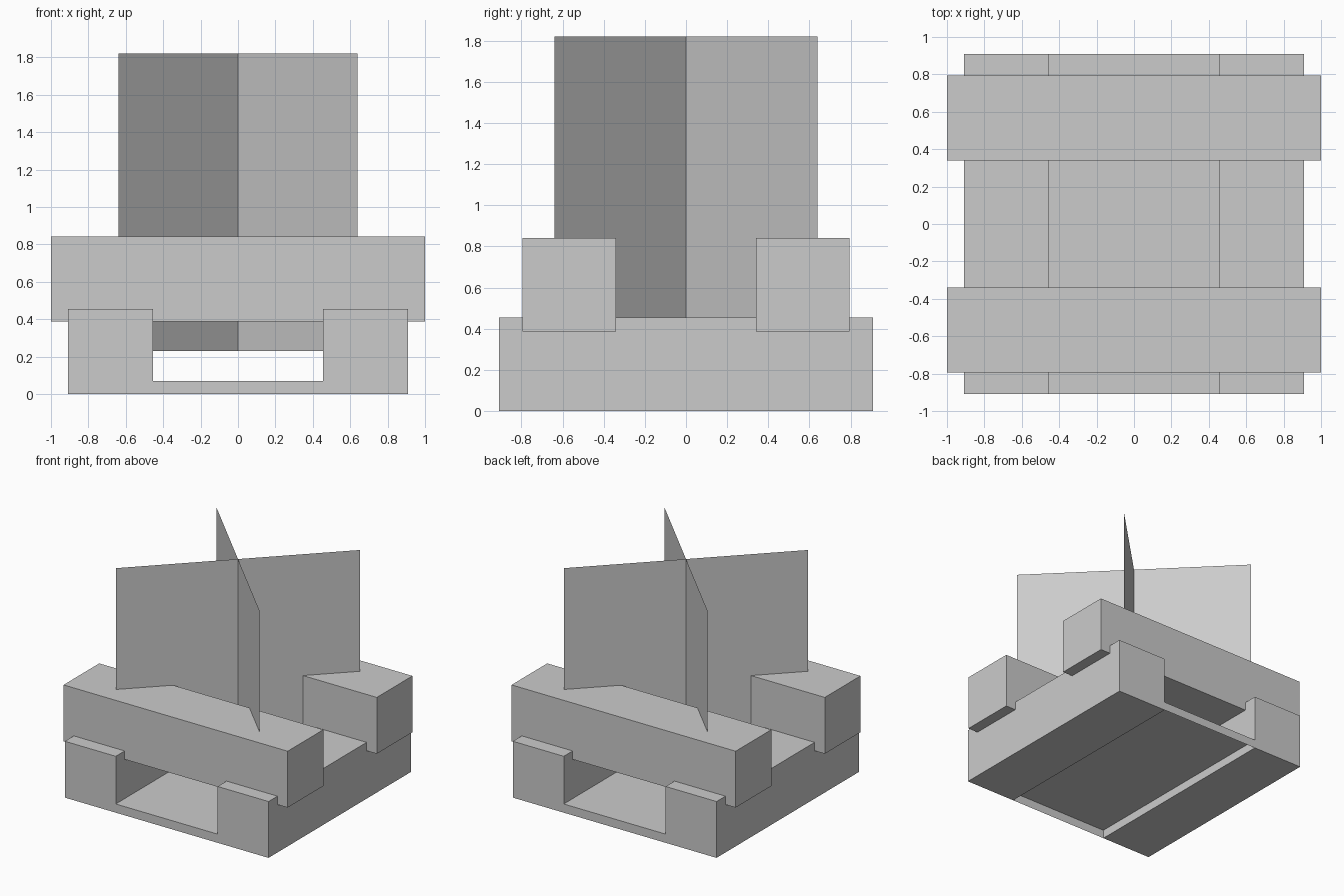
import bpy, bmesh
from math import radians, sqrt
from mathutils import Matrix

if "Cube" in bpy.data.objects:
    bpy.data.objects.remove(bpy.data.objects["Cube"])


def make_object(name, bm):
    mesh = bpy.data.meshes.new(name)
    bm.to_mesh(mesh)
    bm.free()
    obj = bpy.data.objects.new(name, mesh)
    bpy.context.collection.objects.link(obj)
    return obj


def box(name, center, size):
    bm = bmesh.new()
    bmesh.ops.create_cube(bm, size=1, matrix=Matrix.Translation(center) @ Matrix.Diagonal((*size, 1)))
    return make_object(name, bm)


def sheet(name, profile, sweep):
    """Sweep an open line of points along a vector into an unthickened sheet."""
    bm = bmesh.new()
    verts = [bm.verts.new(p) for p in profile]
    edges = [bm.edges.new(pair) for pair in zip(verts, verts[1:])]
    out = bmesh.ops.extrude_edge_only(bm, edges=edges)
    moved = [g for g in out["geom"] if isinstance(g, bmesh.types.BMVert)]
    bmesh.ops.translate(bm, verts=moved, vec=sweep)
    bmesh.ops.recalc_face_normals(bm, faces=bm.faces)
    return make_object(name, bm)


LOG = 0.4545   # square log thickness
HALF = 0.909   # outer edge of the base

# Two lower logs run front to back, two upper logs rest across them
for side, x_name, y_name in ((-1, "left", "front"), (1, "right", "back")):
    box(f"lower_log_{x_name}", (side * (HALF - LOG / 2), 0, LOG / 2), (LOG, 2 * HALF, LOG))
    box(f"upper_log_{y_name}", (0, side * 0.568, 0.614), (2, LOG, LOG))

# Ash bed: a raised sheet with front and back lips, open underneath
ash = sheet("ash_bed",
            [(-LOG, -HALF, 0), (-LOG, -HALF, 0.07), (-LOG, HALF, 0.07), (-LOG, HALF, 0)],
            (2 * LOG, 0, 0))
if ash.data.polygons[1].normal.z < 0:
    ash.data.flip_normals()

# Two crossed flame sheets on the diagonals
r = 0.64 * sqrt(2)
for i, angle in enumerate((45, -45)):
    flame = sheet(f"flame_{i + 1}", [(-r, 0, 0.23), (r, 0, 0.23)], (0, 0, 1.59))
    flame.rotation_euler.z = radians(angle)
